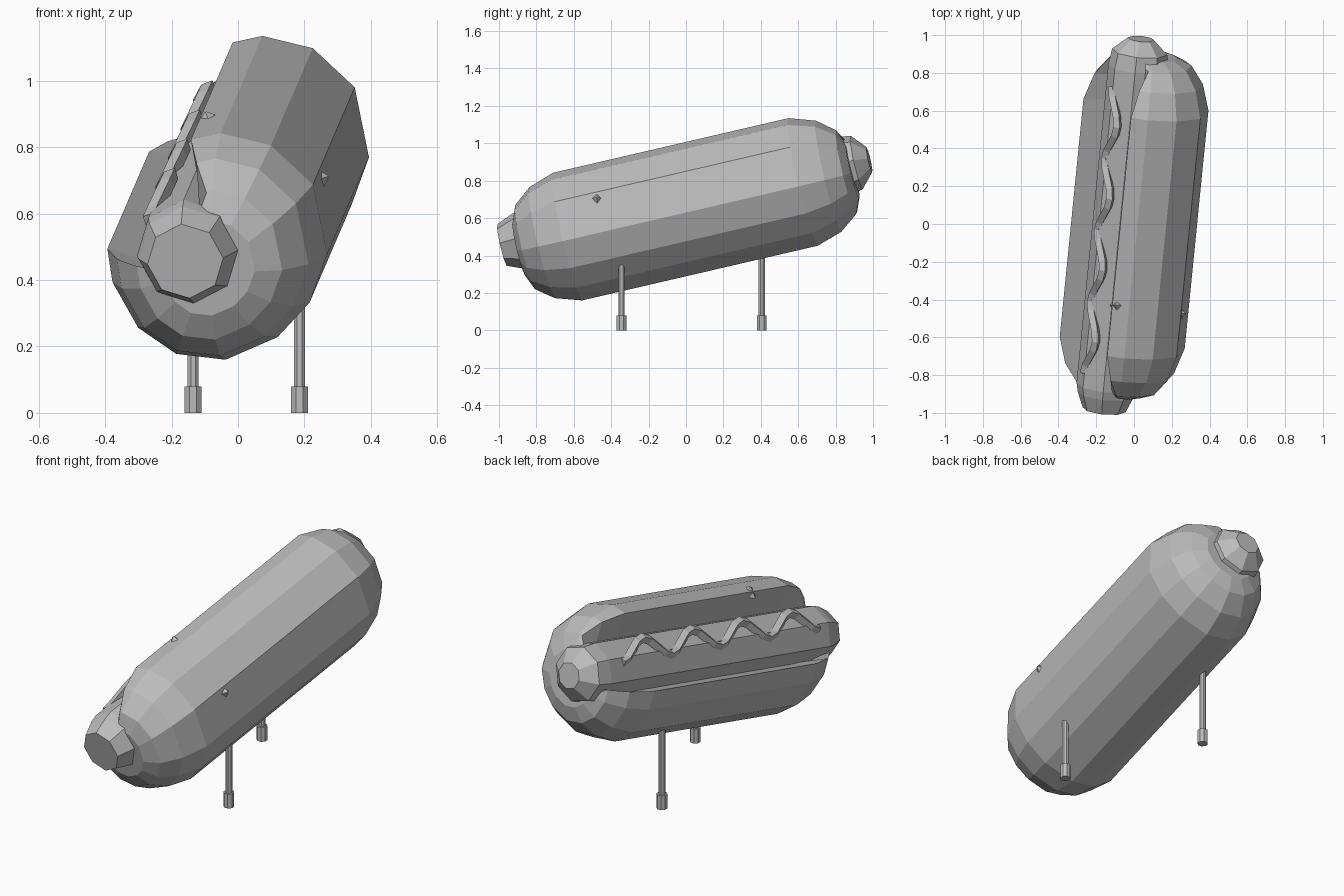
import bpy
import bmesh
from math import radians, sin, cos, pi
from mathutils import Matrix, Vector

if "Cube" in bpy.data.objects:
    bpy.data.objects.remove(bpy.data.objects["Cube"], do_unlink=True)

grey = bpy.data.materials.new("plain grey")
grey.use_nodes = True
grey.diffuse_color = (0.5, 0.5, 0.5, 1)
grey.node_tree.nodes["Principled BSDF"].inputs["Base Color"].default_value = (0.5, 0.5, 0.5, 1)

# The food is built along local Y, then pitched up and turned slightly
TILT = (Matrix.Translation((0, 0, 0.64)) @ Matrix.Rotation(radians(-5.7), 4, 'Z')
        @ Matrix.Rotation(radians(13), 4, 'X'))
SAUSAGE = Vector((-0.06, 0, 0.045))


def polar(angle, radius, y=0.0):
    a = radians(angle)
    return Vector((radius * cos(a), y, radius * sin(a)))


def loft(name, rings, matrix=TILT):
    """Skin a list of closed rings and cap both ends."""
    bm = bmesh.new()
    loops = [[bm.verts.new(p) for p in ring] for ring in rings]
    for a, b in zip(loops, loops[1:]):
        for i in range(len(a)):
            j = (i + 1) % len(a)
            bm.faces.new((a[i], a[j], b[j], b[i]))
    bm.faces.new(loops[0][::-1])
    bm.faces.new(loops[-1])
    bmesh.ops.recalc_face_normals(bm, faces=bm.faces)
    mesh = bpy.data.meshes.new(name)
    bm.to_mesh(mesh)
    bm.free()
    mesh.materials.append(grey)
    obj = bpy.data.objects.new(name, mesh)
    obj.matrix_world = matrix
    bpy.context.collection.objects.link(obj)
    return obj


# Split bun: round outside, open groove towards the upper left
OUTLINE = {87: 0.358, 62: 0.362, 34: 0.355, -3: 0.333, -31: 0.322, -57: 0.325,
           -87: 0.343, -112: 0.35, -135: 0.345, -162: 0.335, -180: 0.332}


def bun_ring(y, scale, tip_angle):
    ring = [polar(tip_angle, 0.345 * scale, y)]
    ring += [polar(a, r * scale, y) for a, r in OUTLINE.items()]
    ring += [SAUSAGE + polar(a, 0.13, y) for a in range(235, 436, 40)]
    return ring


half = [(0.65, 1, 102), (0.79, 0.87, 98), (0.885, 0.66, 91), (0.92, 0.42, 91)]
stations = [(-y, s, t) for y, s, t in reversed(half)] + half
loft("bun", [bun_ring(*st) for st in stations])

# Eight-sided sausage, blunt at the front and domed at the back
stations = [(-1.01, 0.115), (-0.925, 0.15), (-0.88, 0.16),
            (0.86, 0.16), (0.945, 0.148), (1.015, 0.07)]
loft("sausage", [[SAUSAGE + polar(45 * i + 5, r, y) for i in range(8)] for y, r in stations])

# Wavy sauce strip along the open side of the sausage
up = polar(153, 1)
side = polar(63, 1)
path = []
for i in range(33):
    t = i / 32
    path.append(SAUSAGE + up * 0.148 + side * (0.065 - 0.052 * cos(8 * pi * t))
                + Vector((0, -0.8 + 1.56 * t, 0)))
rings = []
for i, p in enumerate(path):
    along = (path[min(i + 1, 32)] - path[max(i - 1, 0)]).normalized()
    across = along.cross(up).normalized()
    rings.append([p + across * 0.026, p + up * 0.024, p - across * 0.026, p - up * 0.024])
loft("sauce", rings)

# Tiny points poking through the bun
for name, spot, out in (("right_point", (0.25, -0.475, 0.705), (1, 0, 0.3)),
                        ("top_point", (-0.09, -0.43, 0.885), (-0.4, 0, 1))):
    turn = Vector(out).to_track_quat('Y', 'Z').to_matrix().to_4x4()
    loft(name, [[polar(90 * i, r, y) for i in range(4)]
                for y, r in ((-0.02, 0.05), (0.022, 0.004))],
         Matrix.Translation(spot) @ turn)

# Two thin posts with wider feet
for name, x, y, top in (("front_post", 0.185, -0.345, 0.42),
                        ("back_post", -0.135, 0.405, 0.52)):
    steps = ((0, 0.028), (0.08, 0.028), (0.08, 0.018), (top, 0.018))
    loft(name, [[(r * cos(pi * i / 4 + pi / 8), r * sin(pi * i / 4 + pi / 8), z) for i in range(8)]
                for z, r in steps], Matrix.Translation((x, y, 0)))
